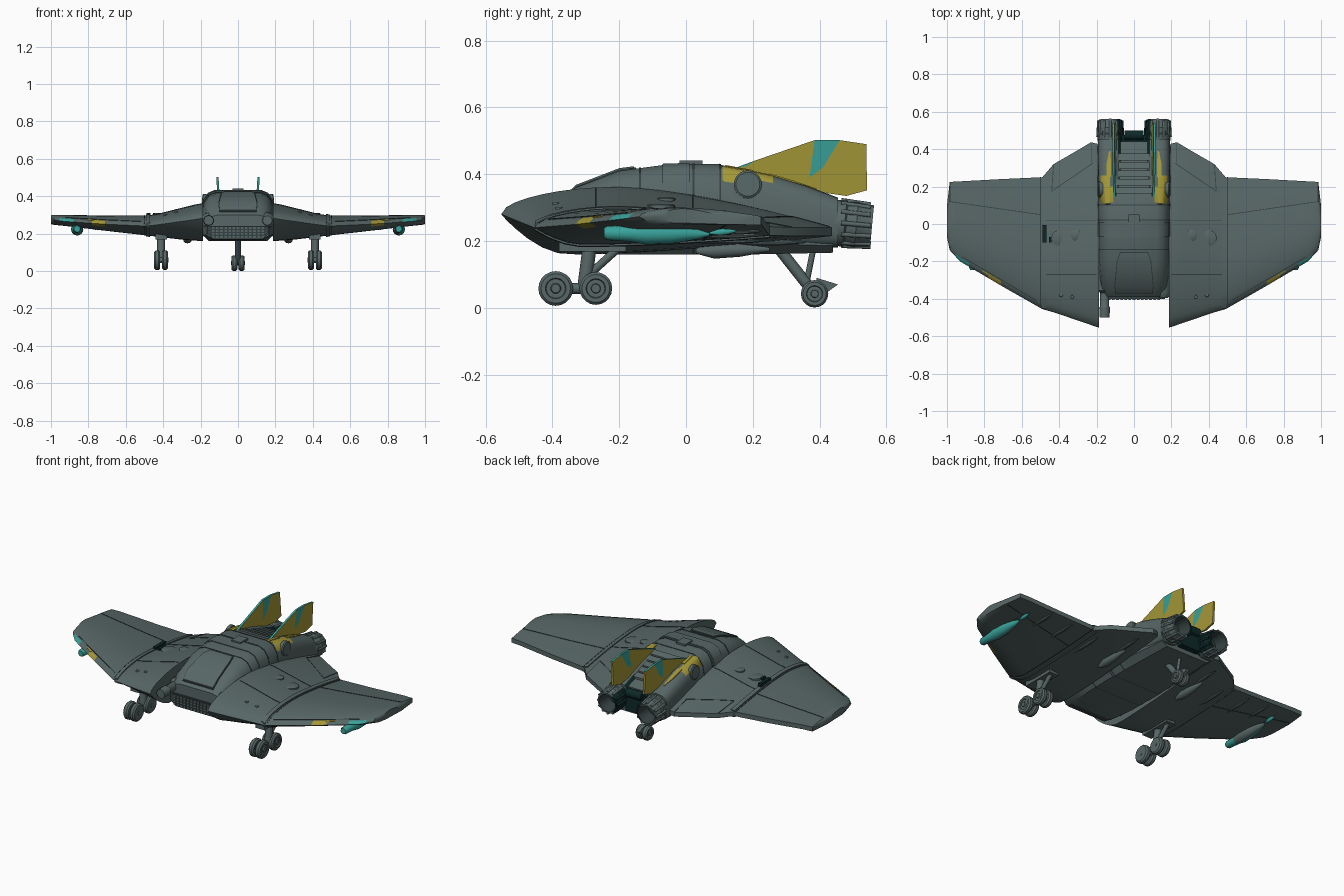
import bpy, bmesh, math
from math import sin, cos, pi
from mathutils import Vector
if "Cube" in bpy.data.objects:
    bpy.data.objects.remove(bpy.data.objects["Cube"])

def material(name, r, g, b):
    m = bpy.data.materials.new(name)
    m.use_nodes = True
    m.diffuse_color = (r, g, b, 1)
    m.node_tree.nodes["Principled BSDF"].inputs["Base Color"].default_value = (r, g, b, 1)
    return m

GREY = material("hull grey", .095, .135, .132)
DARK = material("panel dark", .035, .052, .052)
BLACK = material("recess black", .004, .022, .021)
YELLOW = material("paint yellow", .37, .31, .038)
TEAL = material("paint teal", .04, .36, .325)

def loft(name, rings, mats, mirror=False, rule=None):
    bm = bmesh.new()
    vs = [[bm.verts.new(p) for p in r] for r in rings]
    n = len(vs[0])
    for a, b in zip(vs, vs[1:]):
        for i in range(n):
            bm.faces.new((a[i], a[(i + 1) % n], b[(i + 1) % n], b[i]))
    bm.faces.new(vs[0])
    bm.faces.new(vs[-1])
    bmesh.ops.recalc_face_normals(bm, faces=bm.faces)
    bm.normal_update()
    for f in bm.faces:
        f.material_index = int(rule(f.calc_center_median(), f.normal)) if rule else 0
    me = bpy.data.meshes.new(name)
    bm.to_mesh(me)
    bm.free()
    ob = bpy.data.objects.new(name, me)
    bpy.context.collection.objects.link(ob)
    for m in mats:
        me.materials.append(m)
    bpy.ops.object.select_all(action='DESELECT')
    ob.select_set(True)
    bpy.context.view_layer.objects.active = ob
    bpy.ops.object.shade_smooth_by_angle(angle=math.radians(35))
    if mirror:
        ob.modifiers.new("mirror", 'MIRROR').use_mirror_merge = False

def tube(name, profile, axis_from, axis_to, mats, sides=16, mirror=False, rule=None):
    # profile holds (fraction along axis, radius) pairs
    a, b = Vector(axis_from), Vector(axis_to)
    q = (b - a).to_track_quat('Z', 'Y')
    ring = [Vector((cos(2 * pi * i / sides), sin(2 * pi * i / sides), 0)) for i in range(sides)]
    loft(name, [[a.lerp(b, t) + q @ (p * r) for p in ring] for t, r in profile], mats, mirror, rule)

def rod(name, a, b, r, mirror=False, mat=GREY):
    tube(name, ((0, r), (1, r)), a, b, [mat], 12, mirror)

def box(name, lo, hi, mat=GREY, mirror=False):
    loft(name, [[(x, lo[1], lo[2]), (x, hi[1], lo[2]), (x, hi[1], hi[2]), (x, lo[1], hi[2])]
                for x in (lo[0], hi[0])], [mat], mirror)

def interp(table, k):
    for a, b in zip(table, table[1:]):
        if k <= b[0]:
            f = max(0, (k - a[0]) / (b[0] - a[0]))
            return [u + (v - u) * f for u, v in zip(a, b)]
    return list(table[-1])

# Fuselage: y, half width, bottom, top
BODY = [(-.39, .165, .17, .30), (-.33, .18, .165, .36), (-.2, .192, .16, .41), (-.05, .192, .16, .43),
        (.1, .192, .16, .43), (.2, .188, .16, .395), (.44, .172, .165, .315)]
HALF = [(.8, 0), (1, .14), (1, .6), (.95, .8), (.82, .94), (.62, 1)]
def body_ring(y, grow=0):
    _, w, lo, hi = interp(BODY, y)
    pts = [((w + grow) * u, y, lo + (hi + grow - lo) * v) for u, v in HALF]
    return pts + [(-x, yy, z) for x, yy, z in reversed(pts)]
loft("fuselage", [body_ring(s[0]) for s in BODY], [GREY])
for y in (-.14, .02, .1):
    loft("fuselage_seam", [body_ring(y, .002), body_ring(y + .005, .002)], [DARK])
loft("fuselage_collar", [body_ring(-.07, .004), body_ring(.01, .004)], [GREY])
# Canopy and ridged rear deck
def deck_plate(name, pts, mat, lift):
    loft(name, [[(x, y, interp(BODY, y)[3] + d) for x, d in ((a, -.01), (-a, -.01), (-a, lift), (a, lift))]
                for y, a in pts], [mat])
deck_plate("canopy_outline", [(-.375, .1), (-.33, .105), (-.2, .092), (-.15, .075)], DARK, .004)
deck_plate("canopy", [(-.372, .096), (-.33, .101), (-.2, .088), (-.155, .072)], GREY, .008)
for i in range(5):
    deck_plate("deck_slat", [(.16 + i * .045, .095), (.196 + i * .045, .095)], GREY, .012)
box("dorsal_sensor", (-.03, -.02, .42), (.03, .05, .441))
box("rear_recess", (-.065, .42, .19), (.065, .475, .30), BLACK)
rod("rear_pipe", (-.05, .475, .30), (.05, .475, .30), .025, mat=BLACK)
# Engine nacelles with painted shoulders: y, top, radius
NAC = [(.06, .40, .03), (.11, .426, .055), (.19, .412, .066), (.26, .397, .068), (.36, .366, .068), (.455, .33, .066)]
def nacelle_ring(y, top, r):
    c, h = (top + .18) / 2, (top - .18) / 2
    circle = [(cos(2 * pi * i / 24), sin(2 * pi * i / 24)) for i in range(24)]
    return [(.127 + r * math.copysign(abs(u) ** .7, u), y, c + h * math.copysign(abs(v) ** .7, v)) for u, v in circle]
def nacelle_paint(c, n):
    if .1 < c.y < .26 and c.z > .375 and c.x > .13:
        return 1
    return 2 if c.y > .36 and c.x < .09 else 0
def nozzle_paint(c, n):
    if math.hypot(c.x - .127, c.z - .248) < .052 and c.y < .53:
        return 1
    return 2 if c.x < .09 else 0
loft("nacelle", [nacelle_ring(*s) for s in NAC], [GREY, YELLOW, BLACK], True, nacelle_paint)
tube("nozzle", ((0, .066), (.3, .071), (.34, .066), (.6, .069), (.64, .066), (1, .062), (1, .053), (.35, .04)),
     (.127, .44, .256), (.127, .557, .245), [GREY, DARK, BLACK], 20, True, nozzle_paint)
for i in range(12):
    u, v = cos(2 * pi * i / 12), sin(2 * pi * i / 12)
    rod("nozzle_petal", (.127 + .068 * u, .465, .254 + .068 * v), (.127 + .063 * u, .553, .246 + .063 * v),
        .007, True, BLACK if u < -.6 else GREY)
tube("side_port", ((0, .042), (.8, .042), (1, .036)), (.17, .185, .368), (.193, .185, .37), [GREY], 20, True)
# Nacelle paint trails
def trail(name, pts):
    loft(name, [[(x + d, y, interp(NAC, y)[1] + h) for d, h in ((-w, -.01), (w, -.01), (w, .003), (-w, .003))]
                for x, y, w in pts], [YELLOW], True)
trail("front_paint_trail", [(.115, .05, .003), (.118, .12, .009), (.122, .2, .01)])
trail("rear_paint_trail", [(.135, .25, .013), (.135, .32, .012), (.13, .39, .004)])
# Tail fins in flat paint panels with painted upper edges
def fin(name, outline, mat):
    loft(name, [[(.104 + (z - .4) * .06 + d, y, z) for y, z in outline] for d in (-.006, .006)],
         [mat, TEAL], True, lambda c, n: abs(n.x) < .5 and n.z > .2)
fin("fin_front", [(.12, .405), (.15, .42), (.18, .423), (.21, .442), (.385, .502), (.37, .39), (.27, .365)], YELLOW)
fin("fin_stripe", [(.385, .502), (.46, .502), (.41, .42), (.37, .39)], TEAL)
fin("fin_rear", [(.46, .502), (.54, .49), (.542, .352), (.48, .335), (.27, .365), (.37, .39), (.41, .42)], YELLOW)
fin("fin_edge_paint", [(.15, .42), (.21, .442), (.18, .423)], TEAL)
# Wings: x, leading y, trailing y, leading z, top z, bottom z, trailing z
WING = [(.188, -.553, .42, .28, .362, .16, .235), (.2, -.55, .43, .28, .36, .16, .235),
        (.23, -.54, .437, .275, .355, .162, .235), (.3, -.516, .395, .265, .338, .167, .235),
        (.43, -.472, .32, .247, .305, .183, .235), (.49, -.455, .25, .24, .296, .19, .237),
        (.71, -.33, .24, .25, .296, .215, .25), (.93, -.2, .228, .265, .30, .241, .267),
        (.985, -.14, .225, .273, .30, .248, .268), (1, -.07, .1, .276, .297, .254, .27)]
def wing_z(x, y, up):
    _, le, te, zl, top, bot, zt = interp(WING, x)
    t = min(1, max(0, (y - le) / (te - le)))
    peak, mid, power = (.35, top, .5) if up else (.21, bot, .9)
    if t < peak:
        return zl + (mid - zl) * sin(pi / 2 * t / peak) ** power
    return mid + (zt + (.006 if up else -.02) - mid) * ((t - peak) / (1 - peak)) ** 1.6
def wing_ring(x, n=16):
    _, le, te = interp(WING, x)[:3]
    ys = [le + (te - le) * (i / n) ** 1.5 for i in range(n + 1)]
    return [(x, y, wing_z(x, y, True)) for y in ys] + [(x, y, wing_z(x, y, False)) for y in reversed(ys[1:])]
def edge_paint(c, n):
    _, le, _, zl = interp(WING, c.x)[:4]
    if .71 < c.x < .78 and c.y - le < .024:
        return 1
    return 2 if .88 < c.x < .96 and c.z > zl and c.y - le < .018 else 0
loft("inner_wing", [wing_ring(s[0]) for s in WING[:6]], [GREY], True)
loft("outer_wing", [wing_ring(x) for x in (.49, .6, .71, .78, .88, .93, .955, .985, .994, 1)],
     [GREY, YELLOW, TEAL], True, edge_paint)
# Strips that hug the wing skin
def strip(name, a, b, width=.004, mat=DARK, lift=.002, up=True, n=16):
    a, b = Vector(a), Vector(b)
    side = (b - a).normalized().orthogonal() * width / 2
    k = 1 if up else -1
    loft(name, [[(q.x, q.y, wing_z(q.x, q.y, up) + k * d) for q, d in
                 ((p - side, -.008), (p + side, -.008), (p + side, lift), (p - side, lift))]
                for p in (a.lerp(b, i / n) for i in range(n + 1))], [mat], True)
for up in (True, False):
    strip("wing_joint_fence", (.482, -.452), (.482, .25), .022, GREY, .006, up)
    strip("wing_joint_line", (.5, -.44), (.5, .25), up=up)
    strip("aileron_line", (.5, .05), (.985, .12), up=up)
for a, b in (((.22, .325), (.44, .175)), ((.44, .175), (.43, .315)), ((.228, .325), (.228, .43)),
             ((.2, .02), (.47, .02)), ((.2, -.27), (.47, -.27)), ((.52, -.41), (.92, -.175))):
    strip("panel_line", a, b)
strip("wing_paint_trail", (.77, -.275), (.81, -.25), .008, YELLOW)
for x, y, r in ((.4, -.075, .042), (.31, -.06, .028), (.39, -.38, .01), (.33, -.39, .01)):
    z = wing_z(x, y, True)
    tube("wing_hatch", ((0, r), (.8, r), (1, r * .85)), (x, y, z - .01), (x, y, z + .004), [GREY], 20, True)
box("open_joint_recess", (-.488, -.1, .27), (-.468, -.005, .309), BLACK)
box("open_hatch_recess", (-.455, -.1, .27), (-.44, -.07, .31), BLACK)
# Underwing fairings
for x, y0, y1 in ((.27, .1, .36), (.44, 0, .22), (.62, .02, .22), (.76, .05, .22)):
    z = wing_z(x, (y0 + y1) / 2, False)
    tube("flap_fairing", ((0, .003), (.3, .01), (.7, .01), (1, .003)), (x, y0, z), (x, y1, z), [GREY], 10, True)
tube("belly_blister", ((0, .008), (.25, .024), (.6, .02), (1, .006)), (.27, .03, .17), (.27, .25, .175), [GREY], 12, True)
# Wingtip pods with painted outer sides and tail cones
for name, side in (("left_wing_pod", 1), ("right_wing_pod", -1)):
    tube(name, ((0, .016), (.03, .021), (.25, .025), (.4, .033), (.65, .029), (.9, .014), (1, .004)),
         (.86 * side, -.245, .224), (.86 * side, .07, .22), [GREY, TEAL], 16, False,
         lambda c, n: n.x * side > 0 or (side < 0 and c.y < -.2))
tube("pod_tail_cone", ((0, .003), (.4, .011), (.7, .009), (1, .003)), (.86, .07, .224), (.86, .15, .23), [TEAL], 10, True)
box("pod_pylon", (.85, -.14, .235), (.87, .06, .265), GREY, True)
# Nose guns and chin grille
tube("long_cannon", ((0, .04), (.4, .04), (.45, .024), (.75, .024), (.78, .029), (1, .026)),
     (-.157, -.26, .27), (-.157, -.5, .27), [GREY])
tube("short_sensor", ((0, .04), (.8, .042), (1, .025)), (.157, -.26, .27), (.157, -.395, .27), [GREY])
loft("chin", [[(-.13, y, .168), (.13, y, .168), (.165, y, .2), (.165, y, .24), (-.165, y, .24), (-.165, y, .2)]
              for y in (-.40, -.3)], [DARK])
for i in range(52):
    x, z = (i % 13 - 6) * .022, .181 + i // 13 * .016
    box("grille_stud", (x - .007, -.405, z - .005), (x + .007, -.395, z + .005))
# Landing gear
def wheel(x, y, z, r, mirror):
    tube("wheel", ((0, r * .6), (0, r * .85), (.25, r), (.75, r), (1, r * .85), (1, r * .6), (.85, r * .55),
                   (.85, r * .3), (1.05, r * .25)), (x - .016, y, z), (x + .016, y, z), [GREY], 20, mirror)
for y, r in ((-.39, .052), (-.27, .049)):
    wheel(.39, y, .058, r, True)
    wheel(.432, y, .058, r, True)
    rod("axle", (.372, y, .058), (.45, y, .058), .013, True)
rod("bogie_beam", (.411, -.39, .058), (.411, -.27, .058), .016, True)
rod("main_strut", (.411, -.285, .21), (.411, -.305, .058), .021, True)
rod("main_brace", (.411, -.19, .19), (.411, -.295, .095), .012, True)
box("main_gear_bay", (.38, -.38, .168), (.44, -.18, .2), GREY, True)
wheel(.02, .385, .042, .041, True)
rod("tail_axle", (-.036, .385, .042), (.036, .385, .042), .012)
rod("tail_strut", (0, .28, .175), (0, .385, .042), .017)
rod("tail_brace", (0, .38, .17), (0, .36, .07), .009)
loft("tail_mudguard", [[(x, .39, .09), (x, .455, .07), (x, .40, .03)] for x in (-.01, .01)], [GREY])
